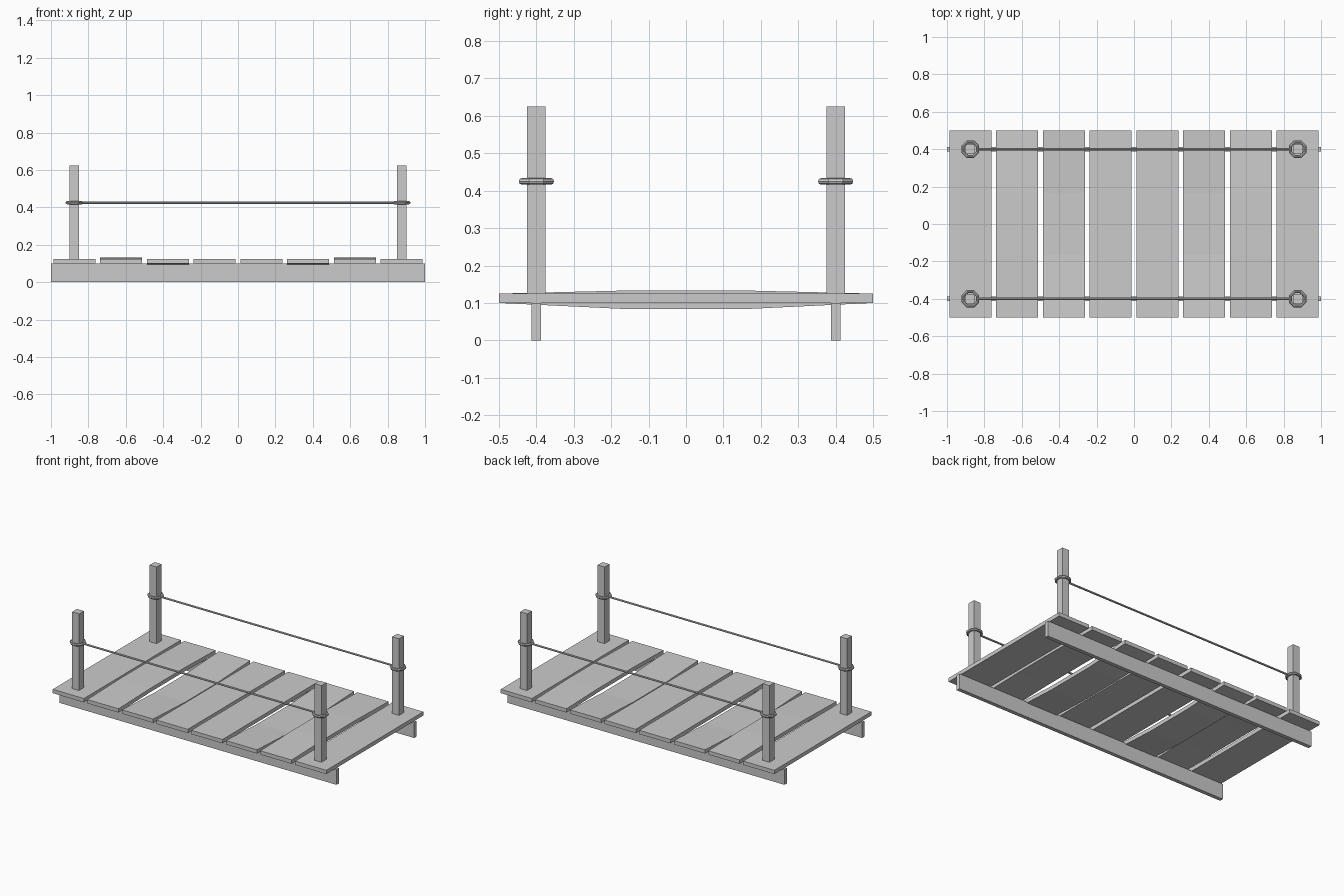
import bpy, bmesh, math
from mathutils import Matrix

if "Cube" in bpy.data.objects:
    bpy.data.objects.remove(bpy.data.objects["Cube"])


def finish(name, bm):
    bmesh.ops.recalc_face_normals(bm, faces=bm.faces)
    me = bpy.data.meshes.new(name)
    bm.to_mesh(me)
    bm.free()
    ob = bpy.data.objects.new(name, me)
    bpy.context.collection.objects.link(ob)
    return ob


def box(name, x, y, z0, z1, sx, sy):
    bm = bmesh.new()
    m = Matrix.Translation((x, y, (z0 + z1) / 2)) @ Matrix.Diagonal((sx, sy, z1 - z0, 1))
    bmesh.ops.create_cube(bm, size=1, matrix=m)
    return finish(name, bm)


def plank(name, x, bend):
    # side profile in three segments, extruded across the plank width
    line = [(-0.5, 0), (-0.167, bend), (0.167, bend), (0.5, 0)]
    profile = [(y, 0.1 + d) for y, d in line] + [(y, 0.125 + d) for y, d in reversed(line)]
    bm = bmesh.new()
    face = bm.faces.new([bm.verts.new((x - 0.1125, y, z)) for y, z in profile])
    ext = bmesh.ops.extrude_face_region(bm, geom=[face])
    verts = [v for v in ext["geom"] if isinstance(v, bmesh.types.BMVert)]
    bmesh.ops.translate(bm, verts=verts, vec=(0.225, 0, 0))
    return finish(name, bm)


# deck planks: some bowed up, some sagging
bends = [0, 0.008, -0.016, 0, 0, -0.016, 0.008, 0]
for i, b in enumerate(bends):
    x = -0.875 + 0.25 * i
    if b:
        plank(f"bowed_plank_{i + 1}", x, b)
    else:
        box(f"plank_{i + 1}", x, 0, 0.1, 0.125, 0.225, 1.0)

for y, side in ((-0.4, "front"), (0.4, "back")):
    # support beam
    box(f"{side}_beam", 0, y, 0, 0.1, 2.0, 0.025)
    # rope between the posts
    bm = bmesh.new()
    m = Matrix.Translation((0, y, 0.425)) @ Matrix.Rotation(math.pi / 2, 4, "Y")
    bmesh.ops.create_cone(bm, cap_ends=True, segments=8, radius1=0.006, radius2=0.006,
                          depth=1.68, matrix=m)
    finish(f"{side}_rope", bm)
    for x, end in ((-0.875, "left"), (0.875, "right")):
        # post with rope loop
        box(f"{side}_{end}_post", x, y, 0.125, 0.625, 0.05, 0.05)
        bpy.ops.mesh.primitive_torus_add(location=(x, y, 0.425), major_segments=8,
                                         minor_segments=8, major_radius=0.042,
                                         minor_radius=0.009,
                                         rotation=(0, 0, math.pi / 8))
        bpy.context.object.name = f"{side}_{end}_rope_loop"
